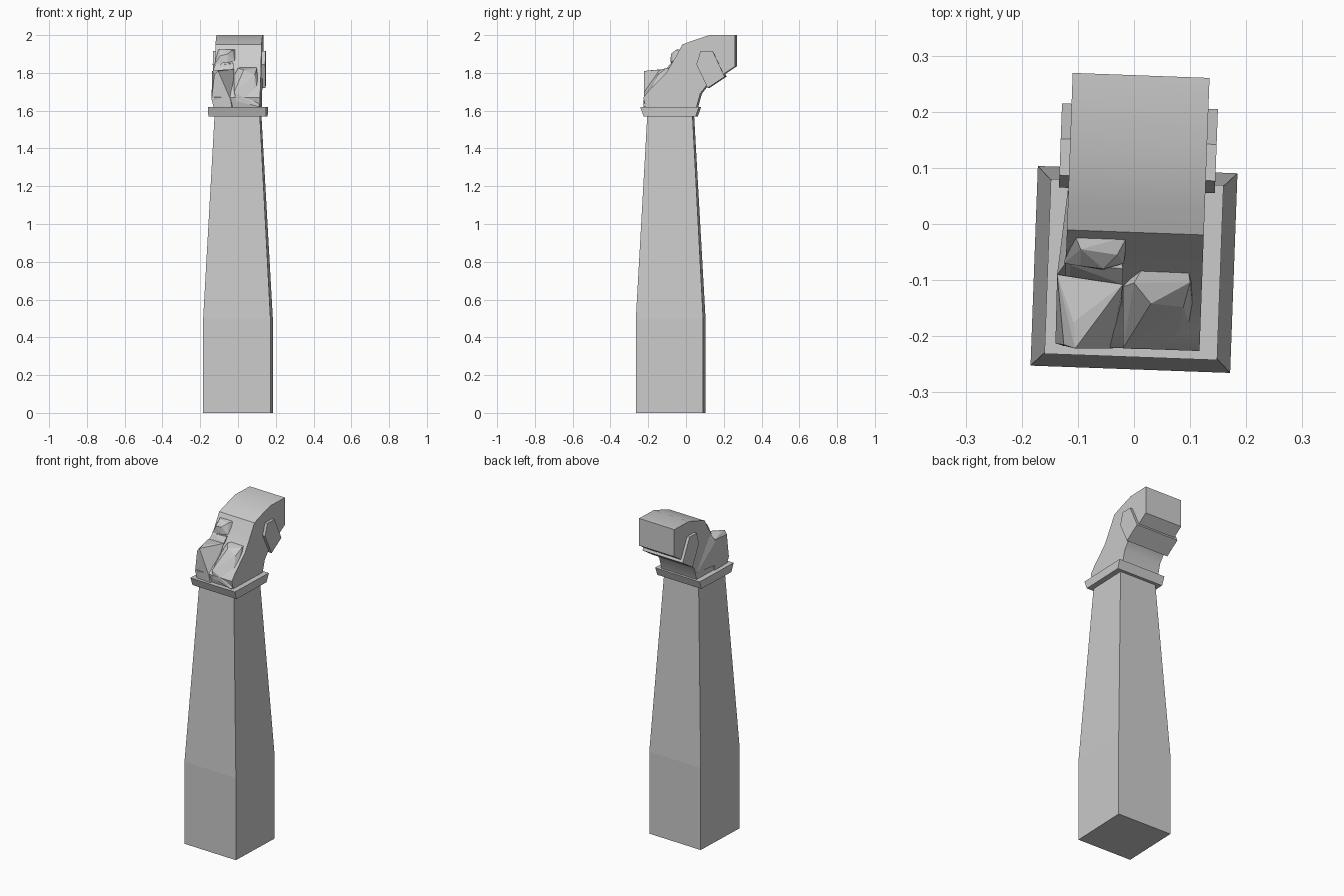
import bpy, bmesh, math
from mathutils import Matrix, Vector

if "Cube" in bpy.data.objects:
    bpy.data.objects.remove(bpy.data.objects["Cube"])

PIVOT = Vector((0, -0.081, 0))
TURN = (Matrix.Translation(PIVOT) @ Matrix.Rotation(math.radians(-2.1), 4, 'Z')
        @ Matrix.Translation(-PIVOT))


def finish(name, bm, turn=True):
    if turn:
        bmesh.ops.transform(bm, matrix=TURN, verts=bm.verts)
    bmesh.ops.recalc_face_normals(bm, faces=bm.faces)
    me = bpy.data.meshes.new(name)
    bm.to_mesh(me)
    bm.free()
    ob = bpy.data.objects.new(name, me)
    bpy.context.collection.objects.link(ob)
    return ob


def stack(name, rings):
    """Loft of rectangles (z, half x, half y) about the pivot."""
    bm = bmesh.new()
    prev = None
    for z, hx, hy in rings:
        ring = [bm.verts.new((sx * hx, PIVOT.y + sy * hy, z))
                for sx, sy in ((-1, -1), (1, -1), (1, 1), (-1, 1))]
        if prev:
            for i in range(4):
                j = (i + 1) % 4
                bm.faces.new((prev[i], prev[j], ring[j], ring[i]))
        else:
            bm.faces.new(ring)
        prev = ring
    bm.faces.new(prev)
    return finish(name, bm)


def prism(name, profile, half):
    """Side profile (y, z) extruded across x."""
    bm = bmesh.new()
    a, b = [[bm.verts.new((s * half, y, z)) for y, z in profile] for s in (-1, 1)]
    n = len(profile)
    for i in range(n):
        j = (i + 1) % n
        bm.faces.new((a[i], a[j], b[j], b[i]))
    bm.faces.new(a)
    bm.faces.new(b)
    return finish(name, bm)


def chunk(name, pts):
    """Convex faceted lump."""
    bm = bmesh.new()
    for p in pts:
        bm.verts.new(p)
    res = bmesh.ops.convex_hull(bm, input=bm.verts)
    junk = [g for g in res["geom_interior"] if isinstance(g, bmesh.types.BMVert)]
    bmesh.ops.delete(bm, geom=junk, context='VERTS')
    return finish(name, bm, False)


# tapered post and its flared collar
stack("post", [(0, .178, .178), (.5, .178, .178), (1.57, .12, .12)])
stack("collar", [(1.57, .152, .138), (1.62, .154, .156)])

# bent head
head = prism("head", [(-.205, 1.6), (-.222, 1.67), (-.19, 1.71), (-.10, 1.80),
                      (-.05, 1.885), (-.015, 1.95), (.03, 1.967), (.13, 2.0),
                      (.265, 2.0), (.265, 1.835), (.205, 1.795), (.115, 1.735),
                      (.08, 1.69), (.055, 1.6)], .122)
bpy.context.view_layer.objects.active = head
head.select_set(True)
bpy.ops.object.shade_smooth_by_angle(angle=math.radians(25))

# raised strap wrapping under the jaw
prism("jaw_strap", [(.082, 1.915), (.147, 1.915), (.21, 1.78), (.12, 1.72),
                    (.06, 1.845)], .139)

# broken front lumps
chunk("left_lump", [(-.14, -.213, 1.66), (-.125, -.21, 1.6), (-.137, -.09, 1.81),
                    (-.13, -.09, 1.62), (-.105, -.222, 1.81), (-.125, -.215, 1.79),
                    (-.108, -.175, 1.815), (-.08, -.222, 1.74), (-.04, -.222, 1.66),
                    (-.05, -.17, 1.75), (-.02, -.108, 1.82), (-.03, -.22, 1.6)])
chunk("right_lump", [(-.02, -.222, 1.70), (-.01, -.22, 1.65), (.075, -.22, 1.66),
                     (-.02, -.112, 1.79), (.03, -.142, 1.815), (.088, -.148, 1.79),
                     (.10, -.104, 1.825), (0, -.105, 1.825), (.113, -.225, 1.62),
                     (.115, -.1, 1.64), (.02, -.07, 1.83), (.095, -.07, 1.83)])
chunk("left_ledge", [(-.137, -.09, 1.80), (-.02, -.108, 1.82), (-.122, -.07, 1.84),
                     (-.02, -.08, 1.85), (-.132, -.09, 1.65), (-.118, .06, 1.66),
                     (-.11, -.02, 1.85), (-.03, -.02, 1.85)])
# brow
chunk("left_brow", [(-.11, -.008, 1.925), (-.012, -.022, 1.925), (-.018, -.07, 1.86),
                    (-.055, -.082, 1.855), (-.125, -.07, 1.845), (-.095, -.045, 1.925),
                    (-.03, -.055, 1.92), (-.055, -.08, 1.90), (-.095, -.075, 1.89)])
